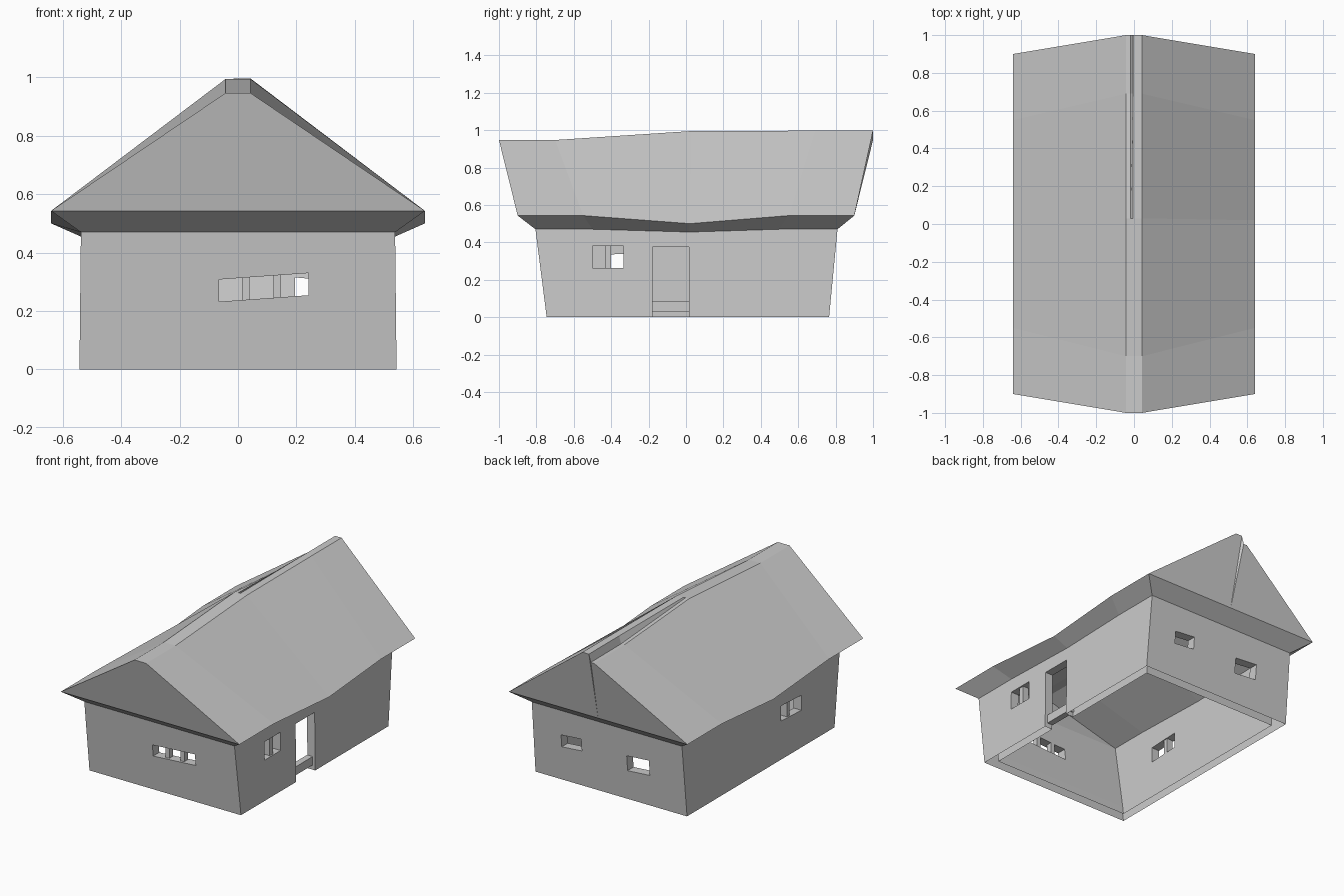
import bpy, bmesh

if "Cube" in bpy.data.objects:
    bpy.data.objects.remove(bpy.data.objects["Cube"])


def make_object(name, bm):
    bmesh.ops.recalc_face_normals(bm, faces=bm.faces[:])
    mesh = bpy.data.meshes.new(name)
    bm.to_mesh(mesh)
    bm.free()
    ob = bpy.data.objects.new(name, mesh)
    bpy.context.collection.objects.link(ob)
    return ob


def loft(name, sides, ridge):
    """Closed shell. sides: mirrored rows upward; ridge: rows left to right.
    Each row is (x, y stations, z stations)."""
    rows = [(-x, y, z) for x, y, z in sides] + ridge + sides[::-1]
    bm = bmesh.new()
    n, k, m = len(rows[0][1]), len(sides), len(rows)
    g = [[bm.verts.new((x, ys[i], zs[i])) for i in range(n)] for x, ys, zs in rows]
    for r in range(m):
        q = (r + 1) % m
        for i in range(n - 1):
            bm.faces.new([g[r][i], g[r][i + 1], g[q][i + 1], g[q][i]])
    for i in (0, n - 1):
        for r in range(k - 2):
            bm.faces.new([g[r][i], g[r + 1][i], g[m - 2 - r][i], g[m - 1 - r][i]])
        # gable folded at the middle of its lower edge
        a, b = g[k - 1][i], g[m - k][i]
        top = [g[j][i] for j in range(k, m - k)]
        mid = bm.verts.new((a.co + b.co) / 2)
        h = len(top) // 2
        bm.faces.new([a] + top[:h] + [mid])
        bm.faces.new([mid] + top[h:] + [b])
        bm.faces.new([mid] + top[h - 1:h + 1])
        bm.faces.new([g[k - 2][i], a, mid, b, g[m - k + 1][i]])
    return make_object(name, bm)


def box(name, x, y, z, shear_x=0.0, shear_y=0.0):
    bm = bmesh.new()
    bmesh.ops.create_cube(bm, size=1)
    for v in bm.verts:
        fx, fy, fz = v.co.x + .5, v.co.y + .5, v.co.z + .5
        v.co = (x[0] + fx * (x[1] - x[0]), y[0] + fy * (y[1] - y[0]),
                z[0] + fz * (z[1] - z[0]) + fx * shear_x + fy * shear_y)
    return make_object(name, bm)


def cut(target, cutter):
    m = target.modifiers.new("cut", 'BOOLEAN')
    m.operation = 'DIFFERENCE'
    m.solver = 'EXACT'
    m.object = cutter
    cutter.hide_render = True
    cutter.hide_set(True)


# walls, flared eaves and sagging roof; right half of the ridge stays high at the back
ridge_y = (-1, -.7, .03, .69, 1)
low = (.947, .947, .995, .949, .947)
high = (.947, .947, .995, .997, .997)
house = loft("house", [
    (.543, (-.745, -.45, .02, .45, .765), (0,) * 5),
    (.538, (-.805, -.5, .02, .5, .81), (.47, .47, .455, .47, .47)),
    (.64, (-.9, -.55, .02, .55, .9), (.543, .543, .5, .543, .543)),
], [(-.042, ridge_y, low), (-.018, ridge_y, low),
    (-.004, ridge_y, high), (.042, ridge_y, high)])

# hollow interior, open at the bottom
inner_y = (-.86, -.6, .02, .6, .86)
inner_z = (.71, .71, .73, .73, .73)
cut(house, loft("interior_cutter", [
    (.49, (-.67, -.45, .02, .45, .69), (-.1,) * 5),
    (.487, (-.685, -.45, .02, .45, .705), (.05,) * 5),
    (.483, (-.75, -.5, .02, .5, .755), (.48, .48, .465, .48, .48)),
], [(-.03, inner_y, inner_z), (.03, inner_y, inner_z)]))

# front, back and side windows, door
cut(house, box("front_window_cutter", (-.065, .242), (-.95, -.6),
               (.232, .308), shear_x=.022))
for x0, x1, z0, z1 in ((.195, .34, .235, .315), (-.29, -.13, .205, .305)):
    cut(house, box("back_window_cutter", (x0, x1), (.6, .95), (z0, z1),
                   shear_x=-.012))
cut(house, box("right_window_cutter", (.4, .6), (-.5, -.335), (.262, .38)))
cut(house, box("left_window_cutter", (-.6, -.4), (-.41, -.2), (.238, .335),
               shear_y=.01))
cut(house, box("door_cutter", (.4, .6), (-.18, .015), (-.05, .375)))

# bake the cuts, then open the gap between outer and inner wall shells
shell = bpy.data.meshes.new_from_object(
    house.evaluated_get(bpy.context.evaluated_depsgraph_get()))
house.modifiers.clear()
bm = bmesh.new()
bm.from_mesh(shell)
bmesh.ops.delete(bm, geom=[f for f in bm.faces if all(v.co.z < .001 for v in f.verts)],
                 context='FACES')
bm.to_mesh(shell)
bm.free()
house.data = shell

# window bars and door step
for x0, x1 in ((.014, .04), (.121, .148)):
    box("front_window_bar", (x0, x1), (-.76, -.725), (.23, .325))
box("right_window_bar", (.49, .53), (-.432, -.4), (.255, .385))
box("left_window_bar", (-.53, -.49), (-.305, -.275), (.235, .35))
box("door_step", (.485, .525), (-.185, .02), (.03, .085))
